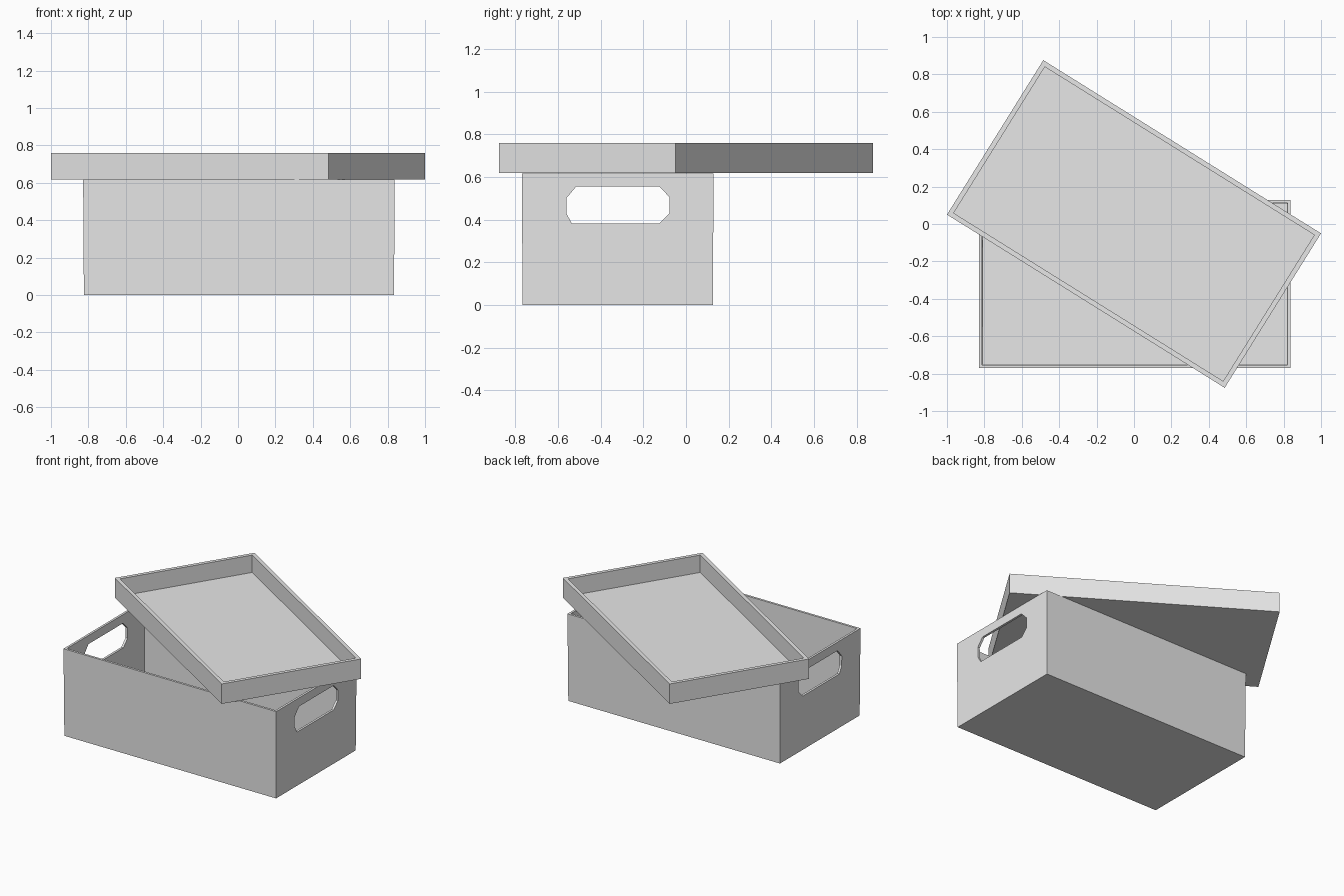
import bpy
import bmesh
from math import radians
from mathutils import Vector

cube = bpy.data.objects.get("Cube")
if cube:
    bpy.data.objects.remove(cube, do_unlink=True)

grey = bpy.data.materials.new("light grey")
grey.use_nodes = True
colour = (0.8, 0.8, 0.8, 1.0)
grey.diffuse_color = colour
grey.node_tree.nodes["Principled BSDF"].inputs["Base Color"].default_value = colour


def add_object(name, bm):
    bmesh.ops.recalc_face_normals(bm, faces=bm.faces)
    mesh = bpy.data.meshes.new(name)
    bm.to_mesh(mesh)
    bm.free()
    mesh.materials.append(grey)
    obj = bpy.data.objects.new(name, mesh)
    bpy.context.collection.objects.link(obj)
    return obj


def open_tray(name, length, width, height, wall, floor, taper=0.0):
    """Open-topped container standing on its own origin."""
    bm = bmesh.new()

    def ring(inset, z):
        hx, hy = length / 2 - inset, width / 2 - inset
        return [bm.verts.new((sx * hx, sy * hy, z))
                for sx, sy in ((-1, -1), (1, -1), (1, 1), (-1, 1))]

    # Outside bottom, outside rim, inside rim, inside floor
    rings = [ring(taper, 0), ring(0, height),
             ring(wall, height), ring(wall + taper, floor)]
    for a, b in zip(rings, rings[1:]):
        for i in range(4):
            j = (i + 1) % 4
            bm.faces.new((a[i], a[j], b[j], b[i]))
    bm.faces.new(rings[0])
    bm.faces.new(rings[-1])
    return add_object(name, bm)


# Box body
box = open_tray("box_body", 1.666, 0.899, 0.617, 0.016, 0.016, taper=0.004)
box.location = (0.005, -0.32, 0)

# Chamfered hand holes through both ends
profile = [(-0.561, 0.50), (-0.514, 0.556), (-0.126, 0.556), (-0.077, 0.505),
           (-0.077, 0.43), (-0.126, 0.382), (-0.535, 0.382), (-0.561, 0.43)]
bm = bmesh.new()
end = bm.faces.new([bm.verts.new((-1.2, y, z)) for y, z in profile])
grown = bmesh.ops.extrude_face_region(bm, geom=[end])["geom"]
bmesh.ops.translate(bm, vec=Vector((2.4, 0, 0)),
                    verts=[v for v in grown if isinstance(v, bmesh.types.BMVert)])
cutter = add_object("hand_hole_cutter", bm)
cutter.hide_render = True

cut = box.modifiers.new("hand_holes", 'BOOLEAN')
cut.operation = 'DIFFERENCE'
cut.solver = 'EXACT'
cut.object = cutter
bpy.context.view_layer.objects.active = box
bpy.ops.object.modifier_apply(modifier=cut.name)
bpy.data.objects.remove(cutter, do_unlink=True)

# Upturned lid lying askew across the rim
lid = open_tray("lid", 1.75, 0.973, 0.141, 0.026, 0.018)
lid.location = (0, 0, 0.618)
lid.rotation_euler.z = radians(-31.95)
